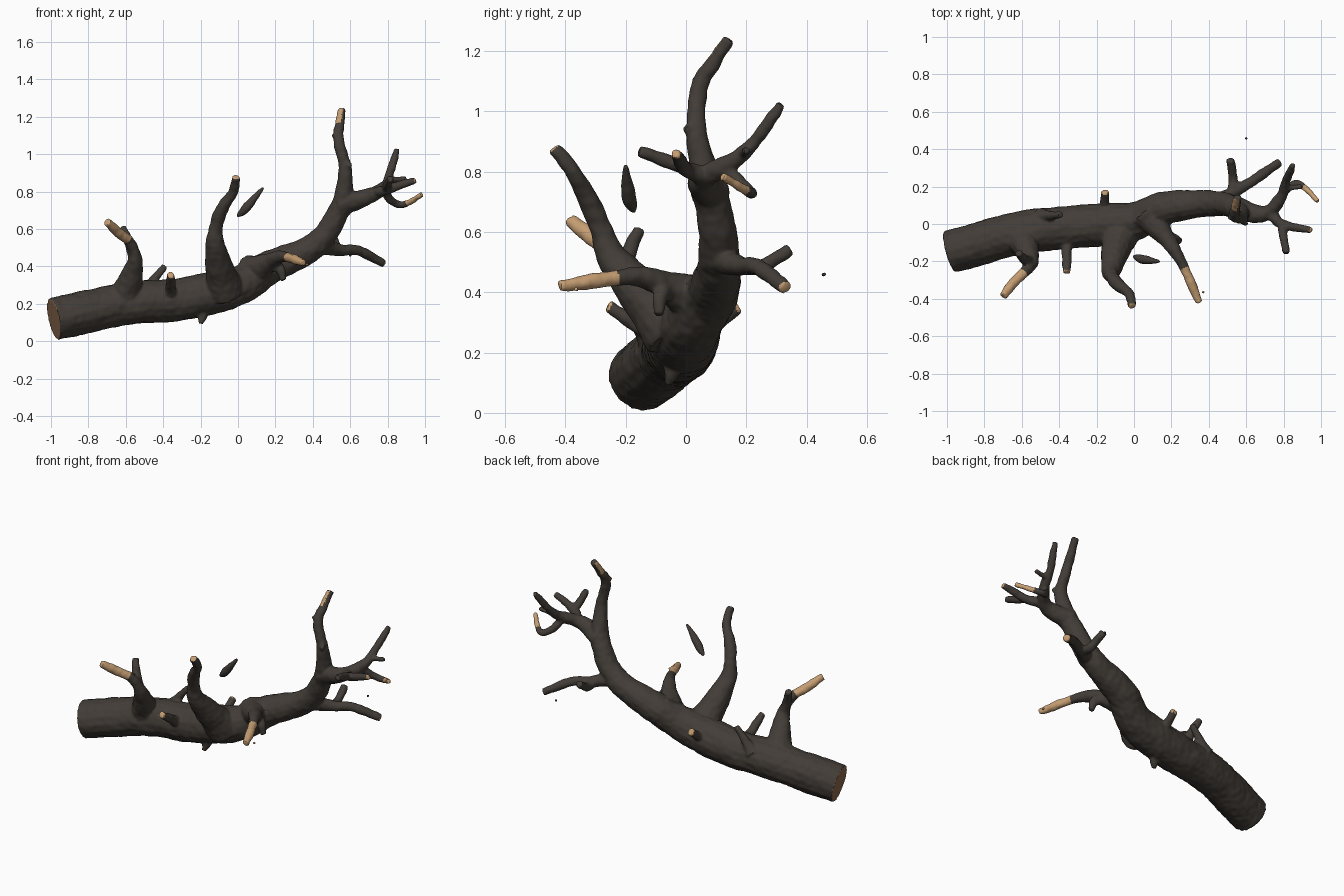
import bpy, bmesh, math
from mathutils import Vector, noise, kdtree

if "Cube" in bpy.data.objects:
    bpy.data.objects.remove(bpy.data.objects["Cube"])


def material(name, rgb):
    m = bpy.data.materials.new(name)
    m.diffuse_color = (*rgb, 1)
    m.use_nodes = True
    m.node_tree.nodes["Principled BSDF"].inputs["Base Color"].default_value = m.diffuse_color
    return m


BARK = material("dark bark", (0.055, 0.046, 0.038))
TAN = material("bare tan wood", (0.56, 0.34, 0.17))
CUT = material("cut brown wood", (0.27, 0.145, 0.075))
samples = []     # (position, is bare, facing) along every limb


def spline(pts, steps=10):
    """Catmull-Rom curve through the points."""
    p = [Vector(q) for q in pts]
    p = [p[0] * 2 - p[1]] + p + [p[-1] * 2 - p[-2]]
    out = []
    for i in range(1, len(p) - 2):
        a, b, c, d = p[i - 1:i + 3]
        for s in range(steps):
            t = s / steps
            out.append(0.5 * (2 * b + (c - a) * t + (2 * a - 5 * b + 4 * c - d) * t * t
                              + (3 * b - a - 3 * c + d) * t ** 3))
    return out + [p[-2]]


def taper(base, tip, flare=1.3):
    """Radius rule: linear taper with a swollen collar at the root."""
    return lambda t, q: tip + (base - tip) * (1 - t) + flare * base * max(0, 1 - t / 0.4) ** 2


def limb(bm, radius, *pts, bare=2, facing=None, sides=16):
    """Closed round limb; wood past the fraction 'bare' has lost its bark."""
    path = spline(pts)
    last = len(path) - 1
    side, rings = None, []
    for i, q in enumerate(path):
        t = i / last
        tan = (path[min(i + 1, last)] - path[max(i - 1, 0)]).normalized()
        side = side or tan.orthogonal()
        side = (side - tan * side.dot(tan)).normalized()
        up = tan.cross(side)
        r = radius(t, q)
        rings.append([bm.verts.new(q + r * (side * math.cos(a) + up * math.sin(a)))
                      for a in (2 * math.pi * k / sides for k in range(sides))])
        samples.append((q, t >= bare, facing))
    for r0, r1 in zip(rings, rings[1:]):
        for k in range(sides):
            n = (k + 1) % sides
            bm.faces.new((r0[k], r0[n], r1[n], r1[k]))
    bm.faces.new(rings[0][::-1])
    bm.faces.new(rings[-1])


def finish(name, bm, voxel, rough):
    """Fuse limbs into one organic surface with slightly lumpy bark."""
    bmesh.ops.recalc_face_normals(bm, faces=bm.faces)
    me = bpy.data.meshes.new(name)
    bm.to_mesh(me)
    bm.free()
    ob = bpy.data.objects.new(name, me)
    bpy.context.collection.objects.link(ob)
    bpy.context.view_layer.objects.active = ob
    ob.select_set(True)
    m = ob.modifiers.new("fuse", 'REMESH')
    m.mode, m.voxel_size = 'VOXEL', voxel
    m = ob.modifiers.new("soften", 'SMOOTH')
    m.factor, m.iterations = 0.5, 3
    for m in list(ob.modifiers):
        bpy.ops.object.modifier_apply(modifier=m.name)
    me = ob.data
    normals = [v.normal.copy() for v in me.vertices]
    for v, n in zip(me.vertices, normals):
        if v.co.x > -0.95:
            v.co += n * rough * (noise.noise(v.co * 11) + 0.6 * noise.noise(v.co * 32))
    for mat in (BARK, TAN, CUT):
        me.materials.append(mat)
    me.update()
    bpy.ops.object.shade_smooth_by_angle(angle=math.radians(40))
    ob.select_set(False)
    return ob


bm = bmesh.new()
# trunk: even thickness, thinning towards the fork
limb(bm, lambda t, q: 0.115 - 0.085 * max(0, q.x + 0.13),
     (-.985, -.148, .118), (-.6, -.045, .2), (-.3, -.015, .225), (0, .015, .295),
     (.15, .08, .385), (.3, .105, .45), (.42, .11, .52), (.5, .1, .62), (.565, .075, .75))
# upright continuation with two knots
limb(bm, taper(.037, .02, .6), (.56, .08, .73), (.575, .035, .92), (.537, .045, 1.08),
     (.545, .09, 1.16), (.555, .142, 1.24), bare=.74, facing=(-.8, -.6, 0))
limb(bm, taper(.026, .014, 0), (.57, .035, .9), (.6, -.002, .95))
limb(bm, taper(.025, .017, 0), (.54, .045, 1.06), (.515, .035, 1.11))
# left front branch and spur
limb(bm, taper(.038, .022), (-.6, -.08, .25), (-.55, -.2, .43), (-.58, -.25, .53),
     (-.64, -.31, .58), (-.7, -.385, .638), bare=.56)
limb(bm, taper(.032, .021, 0), (-.555, -.2, .44), (-.585, -.19, .53), (-.62, -.155, .61))
# short stubs on the trunk
limb(bm, taper(.032, .018, .5), (-.5, .04, .26), (-.39, .05, .405))
limb(bm, taper(.034, .02, .5), (-.36, -.08, .24), (-.36, -.26, .355), bare=1, facing=(0, -.8, .6))
limb(bm, taper(.034, .02, .5), (-.16, .03, .25), (-.155, .175, .35), bare=1, facing=(0, .8, .6))
limb(bm, taper(.055, .014, .6), (-.17, -.02, .22), (-.2, -.06, .09))
# tall front branch
limb(bm, taper(.046, .022), (-.07, -.04, .27), (-.12, -.235, .5), (-.115, -.285, .62),
     (-.08, -.33, .72), (-.025, -.375, .8), (-.01, -.44, .88), bare=1, facing=(0, -.6, .8))
# low front branch with hanging spur
limb(bm, taper(.042, .019), (.08, .05, .37), (.21, -.13, .445), (.27, -.24, .445),
     (.35, -.42, .42), bare=.66)
limb(bm, taper(.034, .017, 0), (.18, -.06, .41), (.225, -.085, .385), (.245, -.09, .325))
# back branch and its fork
limb(bm, taper(.038, .022, .6), (.43, .1, .52), (.53, .17, .49), (.65, .24, .48), (.78, .33, .415),
     bare=.98, facing=(.7, .3, -.5))
limb(bm, taper(.03, .022, 0), (.53, .18, .487), (.53, .25, .485), (.515, .345, .545))
# right bough and its twigs
limb(bm, taper(.046, .017, .4), (.55, .08, .73), (.7, .055, .775), (.785, .14, .825),
     (.81, .22, .89), (.85, .318, 1.025))
limb(bm, taper(.024, .015, 0), (.78, .13, .81), (.82, .19, .75), (.885, .215, .73),
     (.985, .12, .785), bare=.75)
limb(bm, taper(.036, .017, 0), (.73, .06, .785), (.79, .0, .81), (.95, -.035, .86),
     bare=.97, facing=(1, 0, .2))
limb(bm, taper(.026, .018, 0), (.79, 0, .815), (.815, -.155, .868))
limb(bm, taper(.02, .012, 0), (.8, .19, .86), (.9, .2, .87))

branch = finish("branch", bm, 0.0075, 0.005)

# colour each face from the nearest point along the limbs
tree = kdtree.KDTree(len(samples))
for i, s in enumerate(samples):
    tree.insert(s[0], i)
tree.balance()
for f in branch.data.polygons:
    if f.center.x < -.95 and f.normal.x < -.75:
        f.material_index = 2          # sawn trunk end
        continue
    _, bare, facing = samples[tree.find(f.center)[1]]
    if bare and (facing is None or f.normal.dot(Vector(facing)) > .2):
        f.material_index = 1

# loose pieces
bm = bmesh.new()
limb(bm, lambda t, q: .006 + .018 * math.sin(math.pi * t ** .9),
     (-.005, -.172, .665), (.05, -.19, .72), (.135, -.2, .82))
finish("floating_shard", bm, 0.004, 0.003)
bm = bmesh.new()
limb(bm, taper(.006, .006, 0), (.595, .455, .458), (.605, .46, .46))
finish("back_splinter", bm, 0.002, 0)
bm = bmesh.new()
limb(bm, taper(.006, .006, 0), (.365, -.362, .408), (.375, -.366, .412))
chip = finish("front_chip", bm, 0.002, 0)
for f in chip.data.polygons:
    f.material_index = 1
